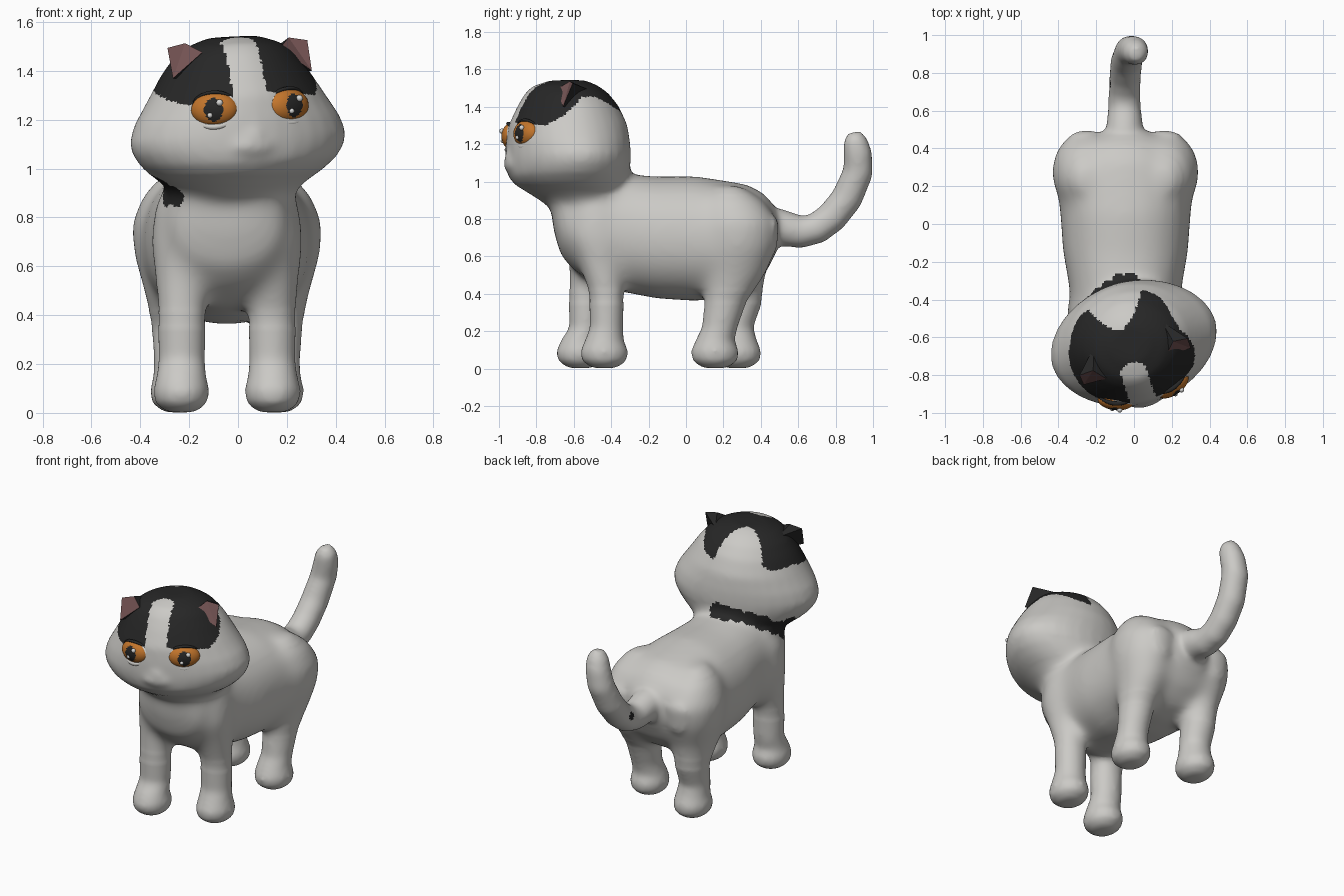
import bpy, bmesh, math
from mathutils import Vector, Matrix

if "Cube" in bpy.data.objects:
    bpy.data.objects.remove(bpy.data.objects["Cube"])

X, Y, Z = Vector((1, 0, 0)), Vector((0, 1, 0)), Vector((0, 0, 1))


def material(name, rgb):
    m = bpy.data.materials.new(name)
    m.diffuse_color = (*rgb, 1)
    m.use_nodes = True
    m.node_tree.nodes["Principled BSDF"].inputs["Base Color"].default_value = m.diffuse_color
    return m


FUR = material("light_grey_fur", (0.60, 0.59, 0.565))
BLACK = material("black_fur", (0.02, 0.02, 0.02))
PINK = material("ear_pink", (0.17, 0.085, 0.085))
ORANGE = material("iris_orange", (0.55, 0.18, 0.025))
WHITE = material("eye_white", (0.68, 0.68, 0.67))


def finish(bm, name, mats, matrix=None, smooth=True):
    bmesh.ops.recalc_face_normals(bm, faces=bm.faces[:])
    me = bpy.data.meshes.new(name)
    bm.to_mesh(me)
    bm.free()
    for m in mats:
        me.materials.append(m)
    for p in me.polygons:
        p.use_smooth = smooth
    if matrix:
        me.transform(matrix)
    ob = bpy.data.objects.new(name, me)
    bpy.context.collection.objects.link(ob)
    return ob


def loft(bm, rows, side, axis=None, n=24, power=2.0):
    """Skin elliptical rings; each row is (centre, side radius, other radius)."""
    pts = [Vector(r[0]) for r in rows]
    rings = []
    for i, (c, ru, rv) in enumerate(rows):
        t = axis or (pts[min(i + 1, len(pts) - 1)] - pts[max(i - 1, 0)]).normalized()
        v = t.cross(side).normalized()
        ring = []
        for k in range(n):
            a = 2 * math.pi * k / n
            cu, sv = math.cos(a), math.sin(a)
            u = math.copysign(abs(cu) ** (2 / power), cu) * ru
            w = math.copysign(abs(sv) ** (2 / power), sv) * rv
            ring.append(bm.verts.new(pts[i] + side * u + v * w))
        rings.append(ring)
    for a, b in zip(rings, rings[1:]):
        for k in range(n):
            bm.faces.new((a[k], a[(k + 1) % n], b[(k + 1) % n], b[k]))
    bm.faces.new(rings[0])
    bm.faces.new(rings[-1])


def ball(bm, centre, radii, seg=20, rings=12, turn=Matrix.Identity(4)):
    m = Matrix.Translation(centre) @ Matrix.Diagonal((*radii, 1)) @ turn
    bmesh.ops.create_uvsphere(bm, u_segments=seg, v_segments=rings, radius=1, matrix=m)


def soften(bm, verts, rounds):
    for _ in range(rounds):
        bmesh.ops.smooth_vert(bm, verts=verts, factor=0.5, use_axis_x=True, use_axis_y=True, use_axis_z=True)


# ---- torso, legs and tail ----
CX = -0.045
bm = bmesh.new()
torso = [(-.715, .86, .13, .1), (-.67, .80, .225, .2), (-.59, .765, .265, .25),
         (-.45, .74, .285, .31), (-.3, .72, .305, .32), (-.15, .70, .333, .328),
         (.05, .695, .347, .335), (.2, .69, .362, .317), (.33, .70, .325, .285),
         (.43, .72, .25, .21), (.49, .74, .13, .1)]
loft(bm, [((CX, y, z), rx, rz) for y, z, rx, rz in torso], X, Y, power=2.2)

# leg rows: height, y, x spread, x radius, y radius
FOOT = [(.002, .06, .065), (.04, .107, .12), (.09, .117, .131), (.15, .102, .105)]
for s, foot_y, shaft_y in ((1, -.437, -.425), (-1, -.565, -.535)):
    rows = [((CX + s * .187, foot_y, z), rx, ry) for z, rx, ry in FOOT]
    for z, y, rx, ry in [(.22, shaft_y, .095, .089), (.4, shaft_y, .1, .095),
                         (.55, (shaft_y - .48) / 2, .112, .12), (.7, -.47, .128, .168),
                         (.85, -.48, .112, .14), (.96, -.48, .05, .07)]:
        rows.append(((CX + s * .185, y, z), rx, ry))
    loft(bm, rows, X, Z)
for s, foot_y, shaft_y in ((1, .155, .20), (-1, .275, .285)):
    rows = [((CX + s * .2, foot_y, z), rx, ry) for z, rx, ry in FOOT]
    for z, y, rx, ry in [(.22, shaft_y - .02, .094, .096), (.35, shaft_y + .01, .103, .112),
                         (.5, .255, .135, .172), (.65, .275, .178, .213),
                         (.78, .275, .186, .224), (.9, .25, .135, .165), (.98, .23, .05, .06)]:
        rows.append(((CX + s * .206, y, z), rx, ry))
    loft(bm, rows, X, Z)

tail = [(-.05, .40, .77, .10), (-.05, .50, .755, .10), (-.05, .62, .73, .087), (-.05, .70, .75, .085),
        (-.047, .78, .81, .085), (-.04, .86, .91, .085), (-.02, .92, 1.05, .082),
        (0, .919, 1.15, .078), (.01, .905, 1.22, .066), (.012, .90, 1.266, .035)]
loft(bm, [((x, y, z), r, r) for x, y, z, r in tail], X)

# ---- head, turned a little to one side ----
HEAD = (Matrix.Translation((0, -.63, 1.1)) @ Matrix.Rotation(math.radians(15), 4, 'Z')
        @ Matrix.Rotation(math.radians(-3), 4, 'Y') @ Matrix.Translation((0, 0, -1.1)))
hb = bmesh.new()
skull = [(.80, .14, .19, .15), (.87, .10, .235, .205), (.93, .06, .285, .255), (.985, .02, .36, .3),
         (1.03, .003, .41, .32), (1.08, 0, .443, .327), (1.13, 0, .453, .33), (1.2, 0, .428, .329),
         (1.3, 0, .364, .318), (1.4, .002, .302, .273), (1.47, -.005, .247, .225),
         (1.51, -.012, .19, .178), (1.54, .0, .1, .1)]
loft(hb, [((0, y, z), rx, ry) for z, y, rx, ry in skull], X, Z, n=32, power=1.9)
ball(hb, (-.015, -.285, 1.095), (.12, .062, .055))
ball(hb, (-.015, -.302, 1.135), (.055, .045, .04))
ball(hb, (-.015, -.27, 1.045), (.09, .045, .04))
hb.transform(HEAD)
temp = bpy.data.meshes.new("skull_part")
hb.to_mesh(temp)
hb.free()
bm.from_mesh(temp)
bpy.data.meshes.remove(temp)
cat = finish(bm, "head_and_body", [FUR, BLACK])

# merge the overlapping volumes into one soft skin
remesh = cat.modifiers.new("merge", 'REMESH')
remesh.mode, remesh.voxel_size = 'VOXEL', 0.0135
bpy.context.view_layer.objects.active = cat
bpy.ops.object.modifier_apply(modifier="merge")
bm = bmesh.new()
bm.from_mesh(cat.data)
soften(bm, bm.verts[:], 10)
soften(bm, [v for v in bm.verts if .35 < v.co.z < (.97 if v.co.y < -.4 else 1.08) and v.co.y < .47], 25)
soften(bm, [v for v in bm.verts if .42 < v.co.z < .93 and v.co.y < .46], 15)
bm.to_mesh(cat.data)
bm.free()

# cap patch: lower edge height by direction around the head (0 = front)
EDGE = [(-180, 1.53), (-158, 1.43), (-135, 1.345), (-105, 1.35), (-75, 1.31), (-50, 1.272), (-15, 1.30),
        (15, 1.31), (55, 1.285), (70, 1.33), (92, 1.44), (110, 1.44), (135, 1.385), (152, 1.365),
        (165, 1.41), (180, 1.53)]


def cap(c):
    top = max(0, -.10 - c.y)
    if c.y < -.10 and abs(c.x + .02) < min(.07, .03 + 1.2 * top):   # blaze down the forehead
        return False
    if c.y > .08 + 5 * (c.x + .03) ** 2 + .35 * abs(c.x + .03):     # notch at the back
        return False
    a = math.degrees(math.atan2(c.x, -c.y))
    for (a0, z0), (a1, z1) in zip(EDGE, EDGE[1:]):
        if a0 <= a <= a1:
            return c.z > z0 + (z1 - z0) * (a - a0) / (a1 - a0)
    return False


# collar patch on one side of the neck, plus a tail spot
COLLAR = [(Vector(p), r) for *p, r in (
    (-.02, -.285, 1.075, .05), (-.08, -.29, 1.075, .05), (-.14, -.33, 1.06, .045), (-.2, -.38, 1.04, .05),
    (-.25, -.44, 1.01, .06), (-.28, -.52, .97, .07), (-.28, -.6, .92, .075), (-.25, -.66, .905, .06),
    (-.31, -.66, .96, .06), (-.33, -.58, 1.0, .055))]
SPOT = Vector((-.125, .75, .80))
inverse = HEAD.inverted()
for p in cat.data.polygons:
    p.use_smooth = True
    c = p.center
    local = inverse @ c
    if local.z > 1.2 and c.y < -.25:
        p.material_index = int(cap(local))
    else:
        p.material_index = int(any((c - q).length < r for q, r in COLLAR) or (c - SPOT).length < .025)

# ---- ears and eyes ----
for s, side, shift in ((1, "right", .045), (-1, "left", .005)):
    # small folded ear with a pink front that leans back
    bm = bmesh.new()
    inner, outer, tip, fold, back, root = [bm.verts.new((s * x, y + shift, z)) for x, y, z in
                                           ((.17, -.15, 1.485), (.30, -.15, 1.385), (.302, -.095, 1.51),
                                            (.225, -.09, 1.525), (.19, .03, 1.48), (.2, -.02, 1.38))]
    bm.faces.new((inner, outer, fold))
    bm.faces.new((outer, tip, fold))
    for f in ((inner, fold, back), (fold, tip, back), (tip, outer, back), (outer, root, back),
              (outer, inner, root), (inner, back, root)):
        bm.faces.new(f).material_index = 1
    finish(bm, side + "_ear", [PINK, BLACK], HEAD, smooth=False)

    eye = (HEAD @ Matrix.Translation((s * .154 - .008, -.264, 1.25))
           @ Matrix.Rotation(math.radians(20 * s), 4, 'Z'))
    bm = bmesh.new()
    ball(bm, (-s * .012, 0, 0), (.098, .036, .072))
    finish(bm, side + "_eyeball", [WHITE], eye)

    # iris with an upright oval pupil
    bm = bmesh.new()
    ball(bm, (0, -.006, 0), (.096, .051, .070), 40, 28, Matrix.Rotation(math.pi / 2, 4, 'X'))
    for f in bm.faces:
        c = f.calc_center_median()
        f.material_index = int(c.y < 0 and (c.x / .037) ** 2 + (c.z / .048) ** 2 < 1)
    finish(bm, side + "_iris", [ORANGE, BLACK], eye)

    bm = bmesh.new()
    for x, z, r in ((.026, .028, .014), (-.016, -.022, .011)):
        ball(bm, (x, -.053, z), (r, r, r), 12, 8)
    finish(bm, side + "_eye_highlights", [WHITE], eye)

    # lids
    for part, lo, hi, mat, thick in (("lower", 195, 345, FUR, .012), ("upper", 30, 150, BLACK, .005)):
        bm = bmesh.new()
        rows = []
        for k in range(13):
            a = math.radians(lo + (hi - lo) * k / 12)
            r = .003 + thick * math.sin(math.pi * k / 12)
            rows.append(((.1 * math.cos(a), -.02 + .03 * math.cos(a) ** 2, .071 * math.sin(a)), r * 1.5, r))
        loft(bm, rows, Y, n=10)
        finish(bm, f"{side}_{part}_lid", [mat], eye)
